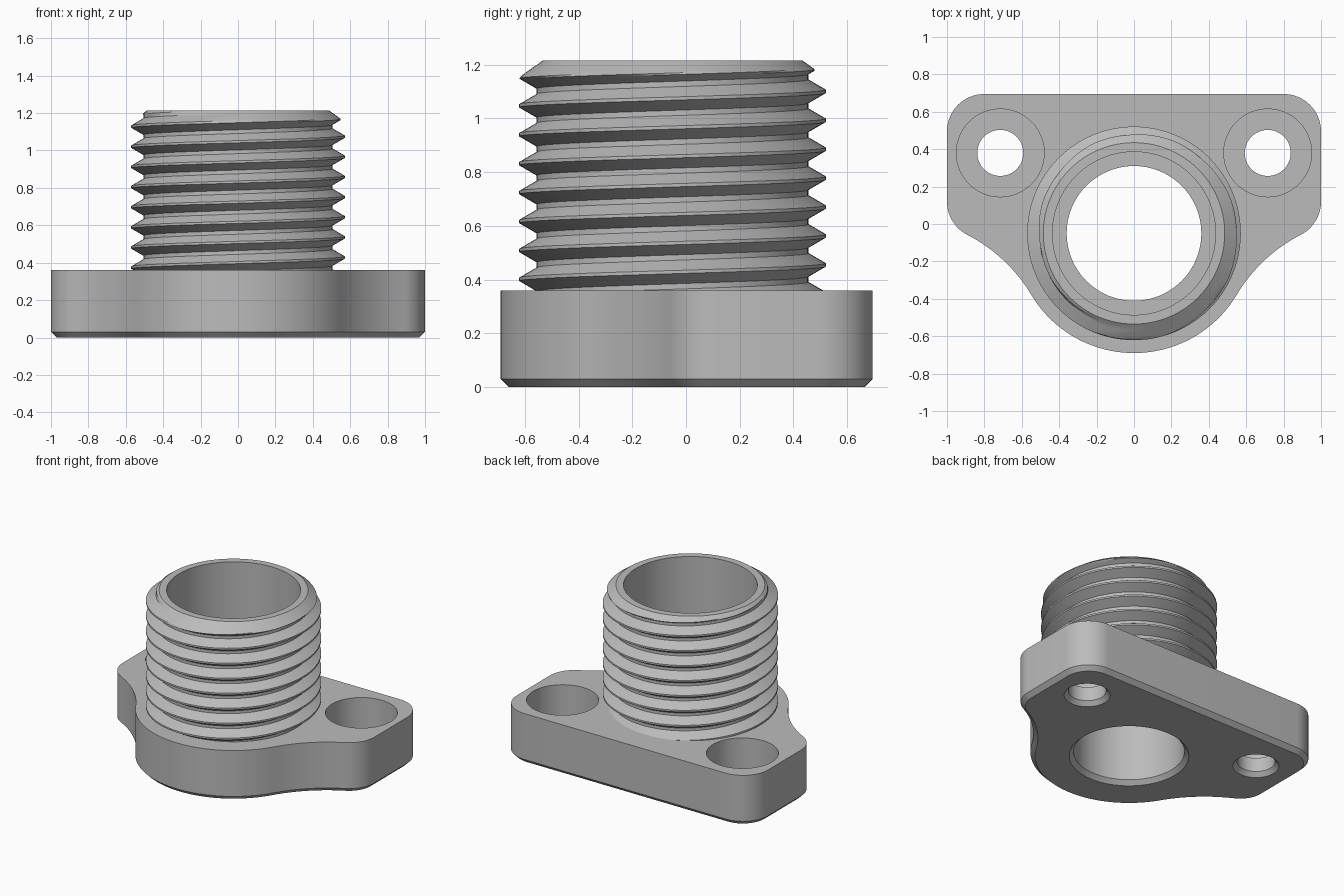
import bpy, bmesh
from math import sin, cos, pi, sqrt, atan2

if "Cube" in bpy.data.objects:
    bpy.data.objects.remove(bpy.data.objects["Cube"], do_unlink=True)

grey = bpy.data.materials.new("light_grey")
grey.use_nodes = True
grey.diffuse_color = (0.5, 0.5, 0.5, 1)
grey.node_tree.nodes["Principled BSDF"].inputs["Base Color"].default_value = (0.5, 0.5, 0.5, 1)

AXIS_Y = -0.05          # spout axis
PLATE_TOP = 0.36
SEAT = 0.33             # spout sits slightly inside the plate
BORE = 0.36
SEGMENTS = 96


def finish(bm, name):
    bmesh.ops.remove_doubles(bm, verts=bm.verts, dist=1e-5)
    bmesh.ops.recalc_face_normals(bm, faces=bm.faces)
    mesh = bpy.data.meshes.new(name)
    bm.to_mesh(mesh)
    bm.free()
    mesh.materials.append(grey)
    ob = bpy.data.objects.new(name, mesh)
    bpy.context.collection.objects.link(ob)
    bpy.ops.object.select_all(action='DESELECT')
    ob.select_set(True)
    bpy.context.view_layer.objects.active = ob
    bpy.ops.object.shade_smooth_by_angle(angle=0.35)
    return ob


def skin(bm, loops):
    """Join closed loops of equal length; return the rings of vertices."""
    rings = [[bm.verts.new(p) for p in loop] for loop in loops]
    for a, b in zip(rings, rings[1:]):
        for i in range(len(a)):
            j = (i + 1) % len(a)
            bm.faces.new((a[i], a[j], b[j], b[i]))
    return rings


def lathe(bm, cx, cy, profile, n):
    return skin(bm, [[(cx + r * cos(2 * pi * i / n), cy + r * sin(2 * pi * i / n), z)
                      for i in range(n)] for r, z in profile])


def arc(cx, cy, r, a0, a1, n):
    return [(cx + r * cos(a0 + (a1 - a0) * i / n), cy + r * sin(a0 + (a1 - a0) * i / n))
            for i in range(n + 1)]


def outline(inset, z):
    """Plate outline: big round front, concave fillets, two rounded ears."""
    big, ear, fillet = 0.64, 0.2, 0.85
    ex, ey, back = 0.8, 0.12, 0.495
    # fillet centre is tangent to the front round and the ear
    dx, dy = ex, ey - AXIS_Y
    d = sqrt(dx * dx + dy * dy)
    ra, rb = big + fillet, ear + fillet
    along = (ra * ra - rb * rb + d * d) / (2 * d)
    side = sqrt(ra * ra - along * along)
    fx = (along * dx + side * dy) / d
    fy = AXIS_Y + (along * dy - side * dx) / d
    to_big = atan2(fy - AXIS_Y, fx)
    to_ear = atan2(fy - ey, fx - ex)
    half = arc(0, AXIS_Y, big - inset, -pi / 2, to_big, 24)
    half += arc(fx, fy, fillet + inset, to_big + pi, to_ear + pi, 16)[1:]
    half += arc(ex, ey, ear - inset, to_ear, 0, 12)[1:]
    half += arc(ex, back, ear - inset, 0, pi / 2, 16)
    mirrored = [(-x, y) for x, y in reversed(half[1:])]
    return [(x, y, z) for x, y in half + mirrored]


# Flange plate with chamfered underside, bore and two counterbored screw holes
bm = bmesh.new()
walls = [skin(bm, [outline(0.03, 0), outline(0, 0.03), outline(0, PLATE_TOP)])]
walls.append(lathe(bm, 0, AXIS_Y, [(0.388, 0), (BORE, 0.03), (BORE, SEAT),
                                   (0.49, SEAT), (0.49, PLATE_TOP)], SEGMENTS))
for sx in (-1, 1):
    walls.append(lathe(bm, sx * 0.715, 0.38, [(0.15, 0), (0.123, 0.03), (0.123, 0.13),
                                              (0.235, 0.13), (0.235, PLATE_TOP)], 48))
for end, up in ((0, -1), (-1, 1)):
    edges = []
    for rings in walls:
        ring = rings[end]
        edges += [bm.edges.get((ring[i - 1], ring[i])) for i in range(len(ring))]
    bmesh.ops.triangle_fill(bm, use_beauty=True, edges=edges, normal=(0, 0, up))
finish(bm, "flange_plate")

# Threaded spout: helical outside, stepped bore inside
TOP, RIM = 1.215, 0.485
PITCH, ROOT, CREST = 0.1077, 0.506, 0.571
CREST_FLAT, ROOT_FLAT, STEPS = 0.012, 0.02, 6
flank = (PITCH - CREST_FLAT - ROOT_FLAT) / 2

tooth = [(ROOT + (CREST - ROOT) * i / STEPS, -CREST_FLAT / 2 - flank * (1 - i / STEPS))
         for i in range(STEPS + 1)]
tooth += [(r, -z) for r, z in reversed(tooth)]
rows = [(r, 1.074 + k * PITCH + z) for k in range(-9, 3) for r, z in tooth]


def trim(r, z):
    """Limit the thread to the seat below and the lead-in chamfer above."""
    if z <= SEAT:
        return 0.5, SEAT
    z = min(z, TOP)
    return min(r, RIM + (TOP - z) * 1.4), z


bm = bmesh.new()
columns = []
for i in range(SEGMENTS + 1):
    a = 2 * pi * i / SEGMENTS
    column = []
    for r, z in rows:
        r, z = trim(r, z + PITCH * i / SEGMENTS)
        column.append(bm.verts.new((r * cos(a), AXIS_Y + r * sin(a), z)))
    columns.append(column)
for a, b in zip(columns, columns[1:]):
    for j in range(len(rows) - 1):
        bm.faces.new((a[j], b[j], b[j + 1], a[j + 1]))
bmesh.ops.remove_doubles(bm, verts=bm.verts, dist=1e-5)
lathe(bm, 0, AXIS_Y, [(RIM, TOP), (0.436, TOP), (0.436, 0.6), (BORE, 0.6),
                      (BORE, SEAT), (0.5, SEAT)], SEGMENTS)
finish(bm, "threaded_spout")
